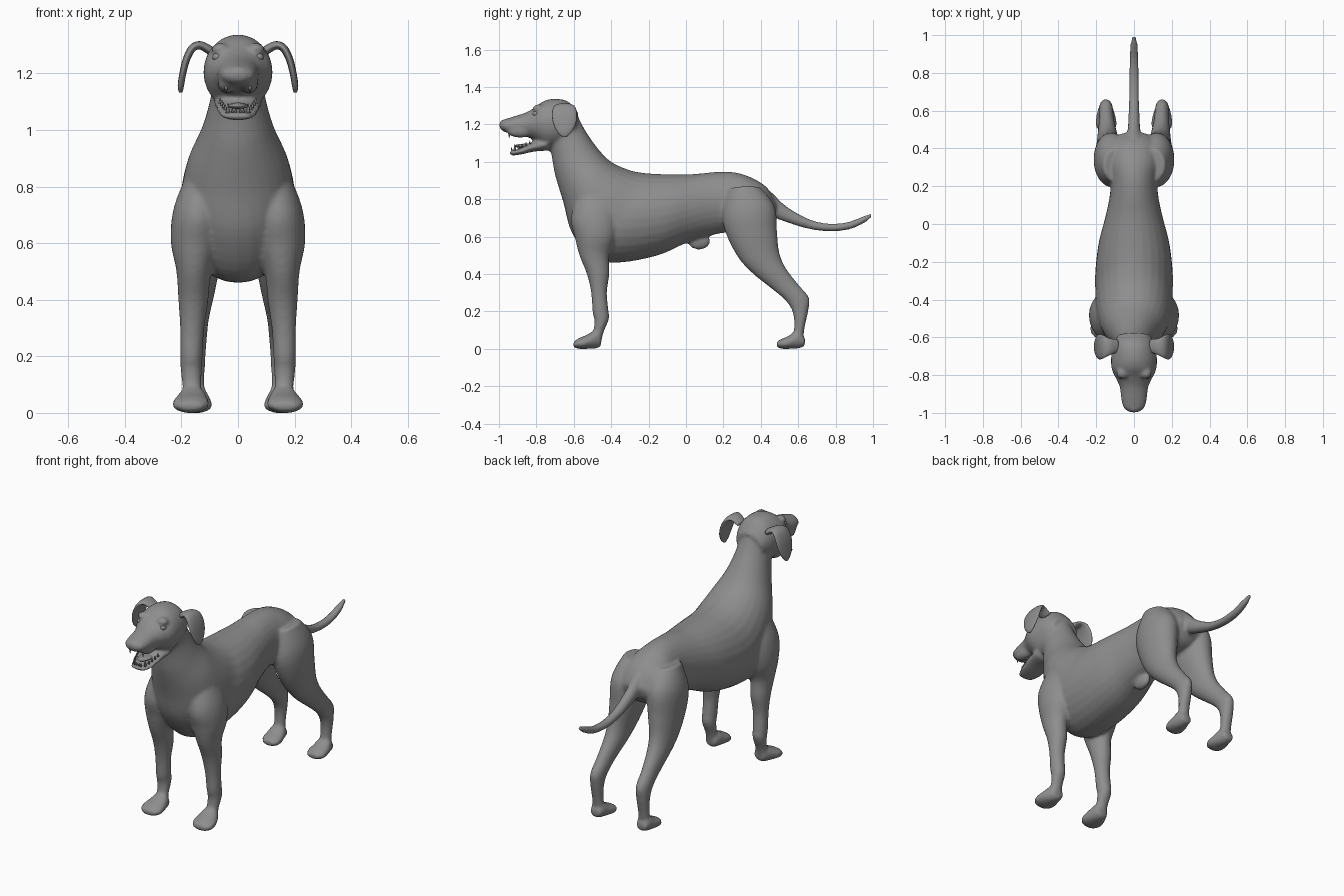
import bpy, bmesh, math
from mathutils import Vector, Matrix

coat = bpy.data.materials.new("grey_coat")
coat.diffuse_color = (0.27, 0.27, 0.27, 1)


def catmull(p, t):
    a, b, c, d = p
    return 0.5 * (2*b + (c-a)*t + (2*a-5*b+4*c-d)*t*t + (3*b-a-3*c+d)*t**3)


def finish(bm, name):
    bmesh.ops.recalc_face_normals(bm, faces=bm.faces)
    me = bpy.data.meshes.new(name)
    bm.to_mesh(me)
    bm.free()
    me.materials.append(coat)
    for p in me.polygons:
        p.use_smooth = True
    ob = bpy.data.objects.new(name, me)
    bpy.context.collection.objects.link(ob)
    return ob


def loft(name, rows, sides=28, sub=5):
    """Elliptic sections; each row = (edge point, opposite edge point, half width)."""
    rows = [(Vector(a), Vector(b), r) for a, b, r in rows]
    fine = []
    for i in range(len(rows) - 1):
        q = [rows[max(0, min(len(rows) - 1, i + k))] for k in (-1, 0, 1, 2)]
        for s in range(sub):
            fine.append([catmull([w[k] for w in q], s / sub) for k in range(3)])
    fine.append(rows[-1])
    mids = [(a + b) / 2 for a, b, r in fine]
    bm = bmesh.new()
    rings = []
    for i, (a, b, r) in enumerate(fine):
        tangent = mids[min(i + 1, len(mids) - 1)] - mids[max(i - 1, 0)]
        side = tangent.cross(a - b).normalized() * r
        rings.append([bm.verts.new(mids[i] + side * math.cos(t) + (a - b) / 2 * math.sin(t))
                      for t in (2 * math.pi * k / sides for k in range(sides))])
    for p, q in zip(rings, rings[1:]):
        for k in range(sides):
            n = (k + 1) % sides
            bm.faces.new((p[k], p[n], q[n], q[k]))
    bm.faces.new(rings[0])
    bm.faces.new(rings[-1])
    return finish(bm, name)


def limb(name, rows):
    """Row = (centre x, half width, y1, z1, y2, z2)."""
    return loft(name, [((x, y1, z1), (x, y2, z2), r) for x, r, y1, z1, y2, z2 in rows])


def ball(name, loc, size):
    bm = bmesh.new()
    bmesh.ops.create_uvsphere(bm, u_segments=20, v_segments=12, radius=1,
                              matrix=Matrix.Translation(loc) @ Matrix.Diagonal((*size, 1)))
    return finish(bm, name)


skin = []

# Trunk and neck, from throat to rump
skin.append(limb("body", [(0, *r) for r in [
    (.090, -.74, 1.10, -.585, 1.26), (.098, -.72, 1.04, -.54, 1.17),
    (.128, -.70, .93, -.47, 1.07), (.175, -.655, .78, -.40, 1.0),
    (.20, -.61, .62, -.30, .955), (.205, -.50, .48, -.22, .94),
    (.205, -.35, .462, -.15, .935), (.187, -.15, .50, -.05, .933),
    (.155, 0, .565, .05, .935), (.130, .13, .605, .15, .945),
    (.125, .20, .62, .25, .945), (.14, .30, .63, .34, .92),
    (.125, .42, .65, .43, .865), (.07, .47, .70, .485, .78)]]))

# Skull and muzzle
skin.append(limb("head", [(0, *r) for r in [
    (.085, -.575, 1.26, -.60, 1.12), (.112, -.63, 1.322, -.66, 1.09),
    (.122, -.70, 1.337, -.74, 1.07), (.116, -.76, 1.325, -.79, 1.10),
    (.094, -.81, 1.29, -.83, 1.125), (.075, -.86, 1.262, -.87, 1.137),
    (.068, -.93, 1.24, -.92, 1.147), (.055, -.975, 1.225, -.97, 1.16),
    (.025, -1.0, 1.205, -.993, 1.175)]]))

# Open lower jaw
skin.append(limb("jaw", [(0, *r) for r in [
    (.085, -.74, 1.13, -.74, 1.06), (.078, -.82, 1.105, -.81, 1.055),
    (.068, -.88, 1.075, -.88, 1.04), (.052, -.925, 1.062, -.925, 1.034),
    (.028, -.945, 1.058, -.943, 1.04)]]))

# Tail
skin.append(limb("tail", [(0, *r) for r in [
    (.05, .38, .90, .40, .74), (.04, .46, .835, .44, .72), (.032, .54, .76, .50, .69),
    (.027, .66, .693, .64, .645), (.026, .76, .67, .76, .628), (.024, .86, .677, .87, .638),
    (.019, .945, .708, .957, .675), (.008, .995, .727, 1.0, .712)]]))

# Nose and belly sheath
skin.append(ball("nose", (0, -.972, 1.203), (.036, .026, .024)))
skin.append(ball("sheath", (0, .07, .575), (.028, .06, .045)))

front_leg = [
    (.10, .075, -.58, .84, -.40, .84), (.138, .09, -.615, .70, -.36, .72),
    (.15, .088, -.595, .60, -.37, .60), (.156, .062, -.57, .50, -.41, .50),
    (.158, .053, -.53, .40, -.41, .40), (.162, .043, -.507, .30, -.423, .30),
    (.165, .040, -.50, .20, -.415, .21), (.165, .038, -.49, .15, -.412, .16),
    (.163, .034, -.497, .09, -.44, .09), (.163, .04, -.52, .04, -.455, .03)]
front_foot = [
    (.160, .032, -.452, .06, -.455, .015), (.160, .045, -.48, .10, -.48, .002),
    (.165, .062, -.53, .075, -.53, 0), (.168, .064, -.57, .058, -.57, 0),
    (.168, .04, -.602, .038, -.602, .008)]
hind_leg = [
    (.09, .075, .22, .85, .40, .86), (.115, .095, .195, .71, .475, .76),
    (.125, .086, .22, .60, .487, .62), (.135, .067, .285, .48, .50, .51),
    (.14, .055, .36, .40, .535, .43), (.145, .042, .46, .32, .60, .345),
    (.148, .038, .535, .255, .657, .275), (.15, .035, .572, .19, .655, .21),
    (.15, .032, .577, .10, .634, .11), (.148, .038, .55, .04, .625, .03)]
hind_foot = [
    (.15, .03, .637, .055, .635, .015), (.15, .043, .60, .10, .60, .002),
    (.148, .055, .55, .07, .55, 0), (.146, .055, .515, .055, .515, 0),
    (.146, .034, .485, .04, .485, .01)]

# Paired parts
for s, tag in ((-1, "left"), (1, "right")):
    for name, rows in (("front_leg", front_leg), ("front_foot", front_foot),
                       ("hind_leg", hind_leg), ("hind_foot", hind_foot)):
        skin.append(limb(name, [(s * r[0], *r[1:]) for r in rows]))
    skin.append(ball("upper_lip", (s * .038, -.885, 1.165), (.034, .075, .036)))
    skin.append(ball("brow", (s * .062, -.79, 1.285), (.032, .03, .022)))
    # Folded ear flap
    loft("ear_" + tag, [((s * x, y1, z), (s * x, y2, z), r) for x, z, y1, y2, r in [
        (.09, 1.275, -.68, -.61, .016), (.13, 1.298, -.695, -.605, .015),
        (.16, 1.29, -.71, -.59, .014), (.182, 1.25, -.717, -.583, .013),
        (.195, 1.20, -.708, -.59, .012), (.202, 1.155, -.685, -.615, .011),
        (.202, 1.132, -.66, -.64, .006)]], 20)
    # Eye
    ball("eye_" + tag, (s * .072, -.802, 1.257), (.019, .019, .015))
    # Canine teeth and lower row
    bm = bmesh.new()
    teeth = [(.042, -.945, 1.145, -.035, .008), (.036, -.915, 1.078, .035, .008)]
    teeth += [(.045 + .006 * i, -.895 + .02 * i, 1.08 + .008 * i, .02, .007) for i in range(4)]
    teeth += [(.008 + .012 * i, -.932, 1.07, .018, .005) for i in range(2)]
    for x, y, z, h, r in teeth:
        m = Matrix.Translation((s * x, y, z)) @ Matrix.Diagonal((1, 1, math.copysign(1, h), 1))
        bmesh.ops.create_cone(bm, cap_ends=True, segments=8, radius1=r, radius2=.001,
                              depth=abs(h), matrix=m)
    finish(bm, "teeth_" + tag)

# Tongue
ball("tongue", (0, -.85, 1.085), (.036, .07, .012))

# Fuse the skin into one smooth surface
bpy.ops.object.select_all(action='DESELECT')
for ob in skin:
    ob.select_set(True)
body = skin[0]
bpy.context.view_layer.objects.active = body
bpy.ops.object.join()
remesh = body.modifiers.new("fuse", 'REMESH')
remesh.mode = 'VOXEL'
remesh.voxel_size = 0.009
remesh.use_smooth_shade = True
relax = body.modifiers.new("relax", 'SMOOTH')
relax.factor = 0.5
relax.iterations = 6
for m in ("fuse", "relax"):
    bpy.ops.object.modifier_apply(modifier=m)
body.name = "body"
